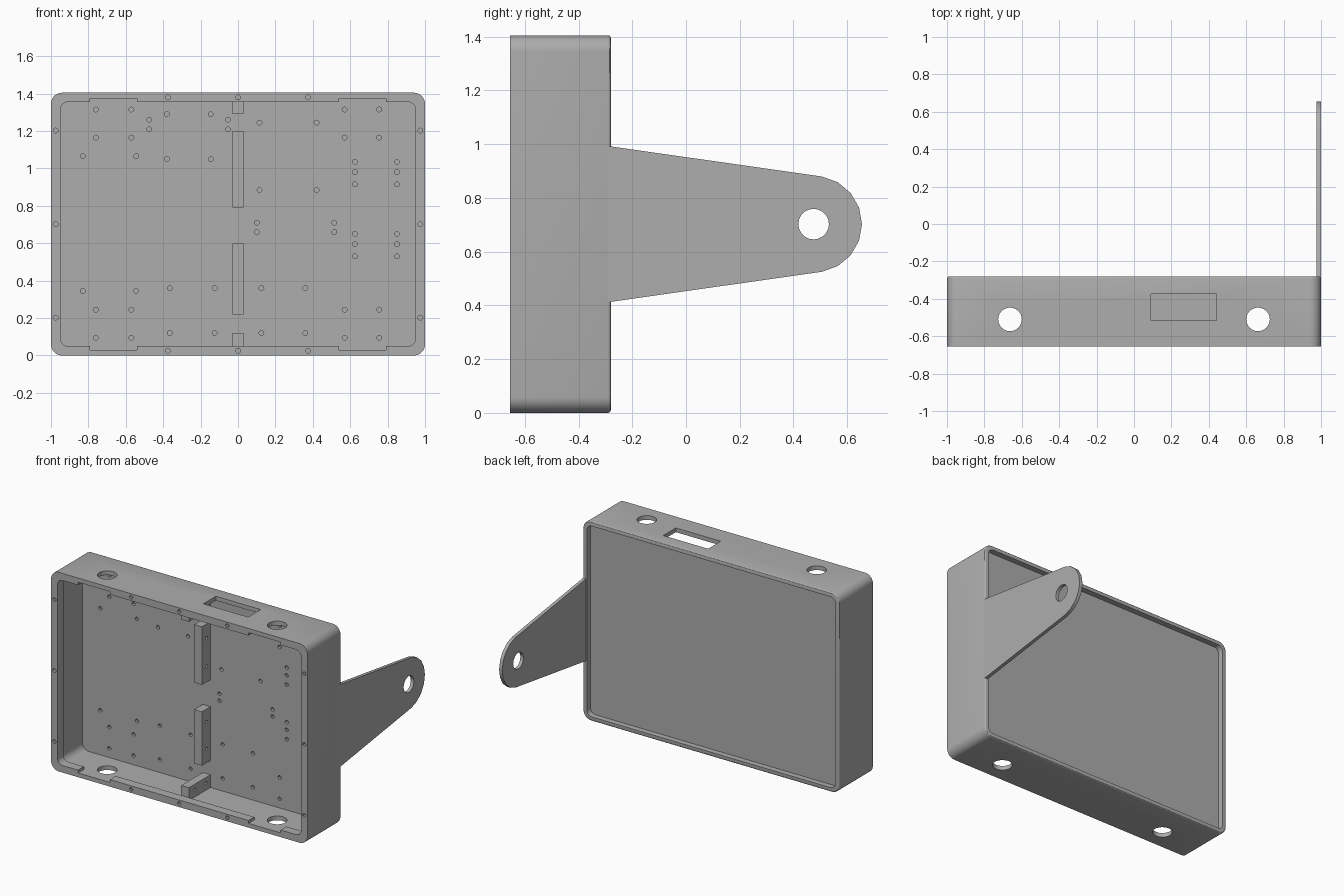
import bpy
import bmesh
from math import cos, sin, pi, radians

if "Cube" in bpy.data.objects:
    bpy.data.objects.remove(bpy.data.objects["Cube"], do_unlink=True)

grey = bpy.data.materials.new("plain grey")
grey.use_nodes = True
grey.diffuse_color = (0.42, 0.42, 0.42, 1)
grey.node_tree.nodes["Principled BSDF"].inputs["Base Color"].default_value = grey.diffuse_color

HEIGHT = 1.405
MID = HEIGHT / 2
FRONT, BACK = -0.655, -0.28
FLOOR_FRONT, FLOOR_BACK = -0.35, -0.32


def circle(a, b, r, n=24):
    return [(a + r * cos(2 * pi * i / n), b + r * sin(2 * pi * i / n)) for i in range(n)]


def rect(a0, a1, b0, b1, r=0.0, n=8):
    """Rectangle outline, with rounded corners when r is given."""
    if not r:
        return [(a0, b0), (a1, b0), (a1, b1), (a0, b1)]
    pts = []
    centres = [(a1 - r, b1 - r), (a0 + r, b1 - r), (a0 + r, b0 + r), (a1 - r, b0 + r)]
    for k, (ca, cb) in enumerate(centres):
        for i in range(n + 1):
            t = (k + i / n) * pi / 2
            pts.append((ca + r * cos(t), cb + r * sin(t)))
    return pts


def inset_rect(wall, r):
    return rect(-1 + wall, 1 - wall, wall, HEIGHT - wall, r)


def add_prism(bm, pts, axis, lo, hi):
    """Extrude an outline of the two other axes along the given axis."""
    place = {"x": lambda a, b, c: (c, a, b),
             "y": lambda a, b, c: (a, c, b),
             "z": lambda a, b, c: (a, b, c)}[axis]
    low = [bm.verts.new(place(a, b, lo)) for a, b in pts]
    high = [bm.verts.new(place(a, b, hi)) for a, b in pts]
    faces = [bm.faces.new(low), bm.faces.new(high)]
    for i in range(len(pts)):
        j = (i + 1) % len(pts)
        faces.append(bm.faces.new((low[i], low[j], high[j], high[i])))
    bmesh.ops.recalc_face_normals(bm, faces=faces)


def build(name, *prisms):
    bm = bmesh.new()
    for p in prisms:
        add_prism(bm, *p)
    mesh = bpy.data.meshes.new(name)
    bm.to_mesh(mesh)
    bm.free()
    obj = bpy.data.objects.new(name, mesh)
    bpy.context.collection.objects.link(obj)
    mesh.materials.append(grey)
    return obj


def activate(obj):
    bpy.ops.object.select_all(action="DESELECT")
    obj.select_set(True)
    bpy.context.view_layer.objects.active = obj


def cut(obj, *prisms):
    cutter = build("cutter", *prisms)
    cutter.hide_render = True
    mod = obj.modifiers.new("cut", "BOOLEAN")
    mod.operation = "DIFFERENCE"
    mod.solver = "EXACT"
    mod.object = cutter
    activate(obj)
    bpy.ops.object.modifier_apply(modifier=mod.name)
    bpy.data.objects.remove(cutter, do_unlink=True)


def smooth(obj):
    activate(obj)
    bpy.ops.object.shade_smooth_by_angle(angle=radians(30))


# Case: rounded block with a softened back edge
case = build("case", (inset_rect(0, 0.06), "y", FRONT, BACK))
bm = bmesh.new()
bm.from_mesh(case.data)
rim = [e for e in bm.edges if all(abs(v.co.y - BACK) < 1e-4 for v in e.verts)]
bmesh.ops.bevel(bm, geom=rim, offset=0.01, segments=3, profile=0.5, affect="EDGES")
bm.to_mesh(case.data)
bm.free()

# Cavity, front opening inside its flange, and shallow back recess
cut(case, (inset_rect(0.03, 0.05), "y", -0.59, FLOOR_FRONT))
cut(case, (inset_rect(0.05, 0.04), "y", -0.8, -0.5))
cut(case, (inset_rect(0.03, 0.04), "y", FLOOR_BACK, 0))

# Flange notches in front of the cable holes
cut(case, *[(rect(s * 0.665 - 0.125, s * 0.665 + 0.125, 0.03, HEIGHT - 0.03),
             "y", -0.8, -0.5) for s in (-1, 1)])

# Cable holes through top and bottom, slot through the top
cut(case, *[(circle(s * 0.663, -0.51, 0.063, 32), "z", -0.1, 1.5) for s in (-1, 1)],
    (rect(0.09, 0.44, -0.515, -0.375), "z", 1.2, 1.5))

# Blind screw holes: each entry is a grid of columns and rows
floor_grids = [
    ((-0.76, -0.57, 0.57, 0.755), (0.095, 0.245, 1.165, 1.315)),
    ((-0.475, -0.055), (1.21, 1.26)),
    ((-0.38, -0.145), (1.05, 1.29)),
    ((-0.83, -0.545), (0.345, 1.065)),
    ((-0.365, -0.125, 0.125, 0.36), (0.12, 0.36)),
    ((0.115, 0.42), (0.885, 1.245)),
    ((0.1, 0.515), (0.66, 0.71)),
    ((0.625, 0.85), (0.53, 0.595, 0.65, 0.915, 0.98, 1.035)),
]
flange_grids = [
    ((-0.375, 0, 0.375), (0.025, HEIGHT - 0.025)),
    ((-0.975, 0.975), (MID - 0.5, MID, MID + 0.5)),
]


def screw_holes(grids, lo, hi):
    return [(circle(x, z, 0.013, 12), "y", lo, hi)
            for xs, zs in grids for x in xs for z in zs]


cut(case, *screw_holes(floor_grids, FLOOR_FRONT - 0.03, FLOOR_FRONT + 0.02))
cut(case, *screw_holes(flange_grids, FRONT - 0.03, FRONT + 0.05))
smooth(case)

# Centre mounting bars and end blocks with side screw holes
bars = [
    ("upper_bar", 0.79, 1.2, -0.445, [(-0.395, 0.9), (-0.395, 1.1)]),
    ("lower_bar", 0.22, 0.6, -0.445, [(-0.395, 0.32), (-0.395, 0.51)]),
    ("top_block", 1.29, 1.376, -0.59, [(-0.52, 1.33), (-0.4, 1.33)]),
    ("bottom_block", 0.029, 0.12, -0.59, [(-0.52, 0.08), (-0.4, 0.08)]),
]
for name, z0, z1, y0, holes in bars:
    bar = build(name, (rect(y0, FLOOR_FRONT + 0.001, z0, z1), "x", -0.03, 0.03))
    cut(bar, *[(circle(y, z, 0.012, 12), "x", -0.1, 0.1) for y, z in holes])
    smooth(bar)

# Side arm: tapered plate with a rounded end and a pivot hole
PIVOT = 0.475
tip = [(PIVOT + 0.18 * cos(radians(a)), MID + 0.18 * sin(radians(a)))
       for a in range(-80, 81, 20)]
arm = build("side_arm", ([(-0.3, MID - 0.292)] + tip + [(-0.3, MID + 0.292)], "x", 0.976, 1.0))
cut(arm, (circle(PIVOT, MID, 0.057, 20), "x", 0.9, 1.1))
smooth(arm)
